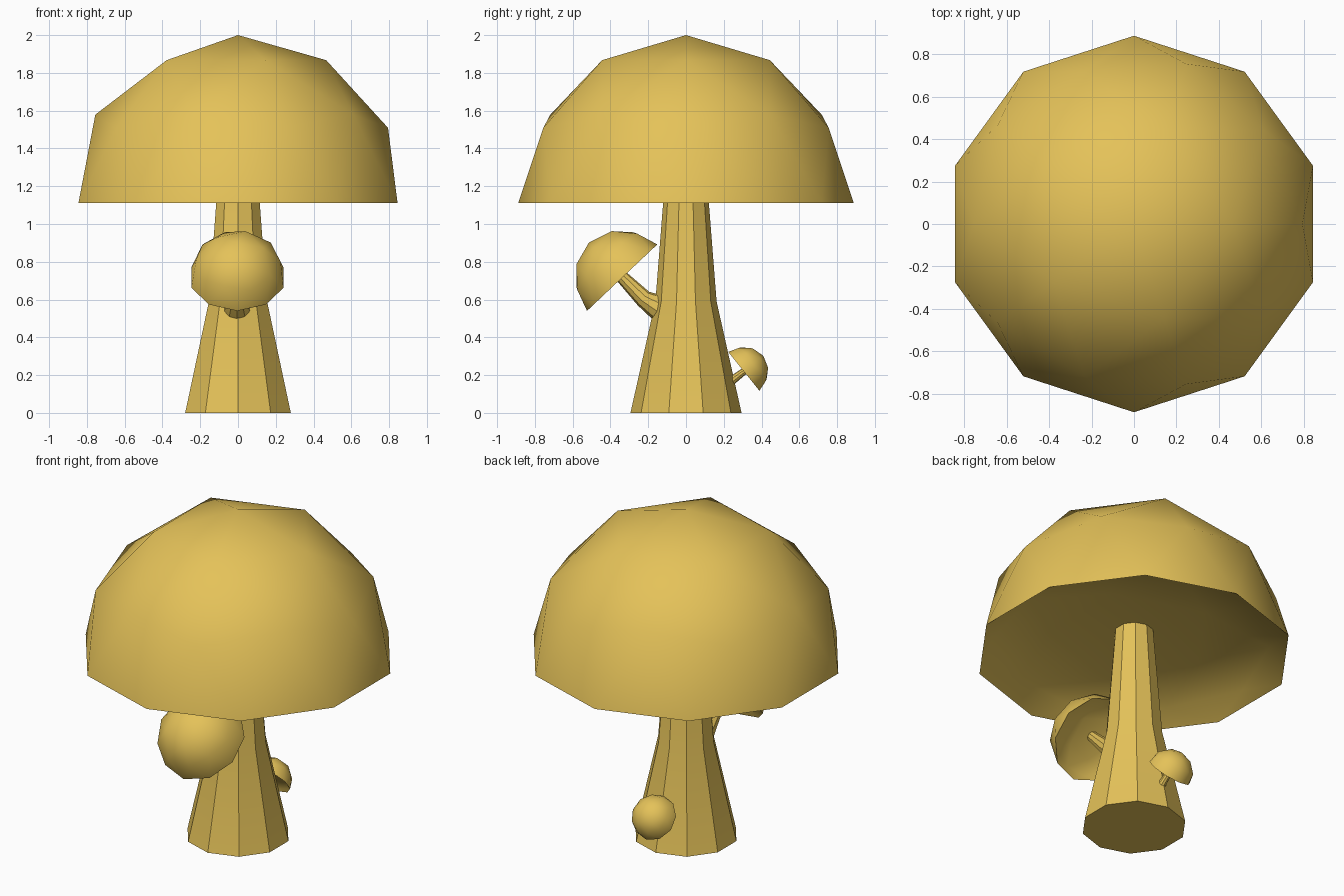
import bpy, bmesh, math
from mathutils import Vector, Matrix

if "Cube" in bpy.data.objects:
    bpy.data.objects.remove(bpy.data.objects["Cube"])

gold = bpy.data.materials.new("gold")
gold.diffuse_color = (0.78, 0.54, 0.10, 1)
gold.use_nodes = True
gold.node_tree.nodes["Principled BSDF"].inputs["Base Color"].default_value = gold.diffuse_color


def finish(bm, name, angle):
    bmesh.ops.recalc_face_normals(bm, faces=bm.faces)
    me = bpy.data.meshes.new(name)
    bm.to_mesh(me)
    bm.free()
    me.materials.append(gold)
    ob = bpy.data.objects.new(name, me)
    bpy.context.collection.objects.link(ob)
    bpy.ops.object.select_all(action='DESELECT')
    ob.select_set(True)
    bpy.context.view_layer.objects.active = ob
    bpy.ops.object.shade_smooth_by_angle(angle=math.radians(angle))


def cap(name, center, radius, tilt):
    """Low-poly icosphere whose lower half is pushed up into a shallow hollow."""
    bm = bmesh.new()
    bmesh.ops.create_icosphere(bm, subdivisions=2, radius=1)
    # turn an upper-ring corner to +x
    corner = next(v.co for v in bm.verts if abs(v.co.z - 0.4472) < 0.01)
    turn = Matrix.Rotation(-math.atan2(corner.y, corner.x), 4, 'Z')
    for v in bm.verts:
        if v.co.z < -0.01:
            v.co.z *= -0.17
    bm.transform(Matrix.Translation(center) @ Matrix.Rotation(tilt, 4, 'X')
                 @ turn @ Matrix.Scale(radius, 4))
    finish(bm, name, 50)


def stem(name, rings, x=0, sides=10):
    """Ten-sided tube through rings of (y, z, radius, tilt about x)."""
    bm = bmesh.new()
    loops = []
    for y, z, r, tilt in rings:
        rot = Matrix.Rotation(tilt, 3, 'X')
        loop = []
        for i in range(sides):
            a = math.pi / 2 + 2 * math.pi * i / sides
            loop.append(bm.verts.new(Vector((x, y, z)) + rot @ Vector((r * math.cos(a), r * math.sin(a), 0))))
        loops.append(loop)
    for lo, hi in zip(loops, loops[1:]):
        for i in range(sides):
            j = (i + 1) % sides
            bm.faces.new((lo[i], lo[j], hi[j], hi[i]))
    bm.faces.new(loops[0][::-1])
    bm.faces.new(loops[-1])
    finish(bm, name, 30)


# main mushroom
cap("main_cap", Vector((0, 0, 1.112)), 0.888, 0)
stem("main_stem", [(0, 0, 0.294, 0), (0, 0.59, 0.162, 0), (0, 1.265, 0.109, 0)])

# front offshoot
t = math.radians(43.4)
cap("front_cap", Vector((-0.003, -0.338, 0.716)), 0.256, t)
stem("front_stem", [(-0.14, 0.557, 0.071, math.radians(55)),
                    (-0.225, 0.605, 0.047, math.radians(50)),
                    (-0.367, 0.748, 0.031, t)], x=-0.005)

# back offshoot
t = -math.radians(51.2)
cap("back_cap", Vector((-0.003, 0.306, 0.22)), 0.132, t)
stem("back_stem", [(0.212, 0.149, 0.034, t), (0.25, 0.177, 0.023, t),
                   (0.323, 0.232, 0.017, t)])
